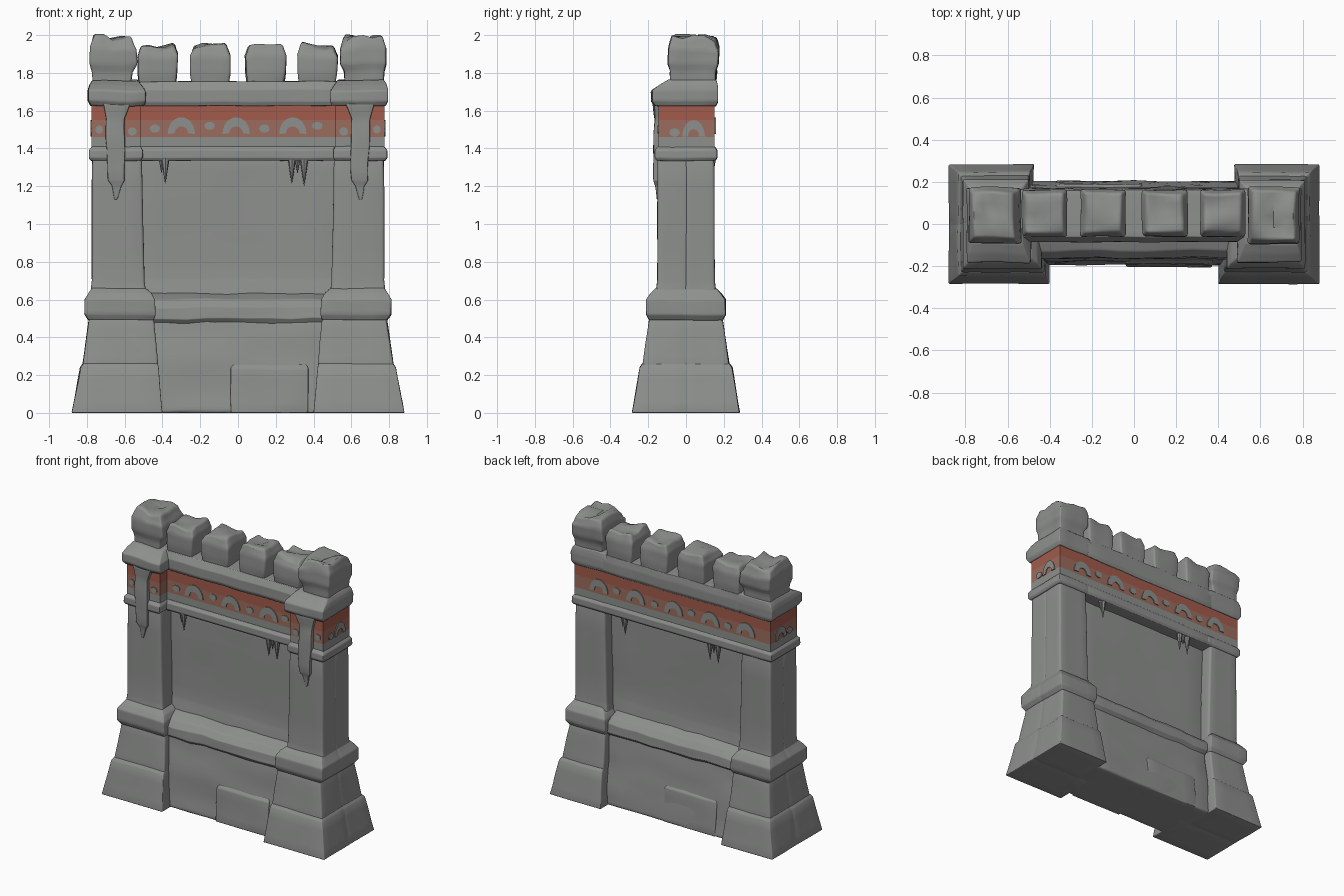
import bpy, bmesh, math
from mathutils import Vector, Matrix, noise


def material(name, rgb):
    m = bpy.data.materials.new(name)
    m.diffuse_color = (*rgb, 1)
    return m


STONE = material("grey stone", (0.27, 0.28, 0.27))
RED = material("brick red paint", (0.36, 0.105, 0.072))
FADED = material("faded red paint", (0.33, 0.15, 0.11))


def finish(bm, name, mats=(STONE,), angle=38):
    bmesh.ops.recalc_face_normals(bm, faces=bm.faces)
    me = bpy.data.meshes.new(name)
    bm.to_mesh(me)
    bm.free()
    for m in mats:
        me.materials.append(m)
    me.shade_smooth()
    me.set_sharp_from_angle(angle=math.radians(angle))
    ob = bpy.data.objects.new(name, me)
    bpy.context.collection.objects.link(ob)
    return ob


def block(name, sections, bevel=0.015, lump=0.004, top=0.0, cuts=3, painted=False, s=1):
    """Worn stone block lofted through (z, x0, x1, y0, y1) rectangles; s=-1 mirrors x."""
    bm = bmesh.new()
    rings = []
    for z, x0, x1, y0, y1 in sections:
        rings.append([bm.verts.new((s * x, y, z)) for x, y in
                      ((x0, y0), (x1, y0), (x1, y1), (x0, y1))])
    bm.faces.new(rings[0])
    bm.faces.new(rings[-1])
    for a, b in zip(rings, rings[1:]):
        for i in range(4):
            j = (i + 1) % 4
            bm.faces.new((a[i], a[j], b[j], b[i]))
    bmesh.ops.recalc_face_normals(bm, faces=bm.faces)
    if painted:   # frieze colours by height
        for f in bm.faces:
            z = f.calc_center_median().z
            f.material_index = 1 if 1.545 < z < 1.629 else 2 if 1.462 < z < 1.545 else 0
    else:
        if cuts:
            bmesh.ops.subdivide_edges(bm, edges=bm.edges, cuts=cuts, use_grid_fill=True)
        sharp = [e for e in bm.edges if e.calc_face_angle(0) > 0.5]
        if bevel:
            bmesh.ops.bevel(bm, geom=sharp, offset=bevel, segments=3, profile=0.5,
                            affect='EDGES', clamp_overlap=True)
        ztop, zlow = sections[-1][0], sections[0][0]
        for v in bm.verts:
            d = noise.noise_vector(v.co * 6.0) * lump
            if v.co.z < 0.004:
                d.z = 0
            if top:
                w = max(0, (v.co.z - zlow) / (ztop - zlow)) ** 3
                d.z += top * w * noise.noise(v.co * 11.0 + Vector((3, 1, 0)))
            v.co += d
    return finish(bm, name, (STONE, RED, FADED) if painted else (STONE,))


def plate(name, outline, loc, turn, thick=0.008):
    """Thin painted shape: (u, z) outline on a wall turned about z."""
    bm = bmesh.new()
    f = bm.faces.new([bm.verts.new((u, 0.002, z)) for u, z in outline])
    r = bmesh.ops.extrude_face_region(bm, geom=[f])
    for v in r["geom"]:
        if isinstance(v, bmesh.types.BMVert):
            v.co.y -= thick
    bm.transform(Matrix.Translation(loc) @ Matrix.Rotation(turn, 4, 'Z'))
    return finish(bm, name)


def arch(loc, turn, r=0.072):
    n = 12
    out = [(r * math.cos(math.pi * i / n), 0.088 * math.sin(math.pi * i / n)) for i in range(n + 1)]
    inn = [(0.5 * r * math.cos(math.pi * i / n), 0.038 * math.sin(math.pi * i / n) + 0.002)
           for i in range(n, -1, -1)]
    plate("frieze_arch", out + inn, loc, turn)


def blob(loc, turn, r=0.028):
    plate("frieze_spot", [(r * math.cos(a * math.pi / 5), 0.022 * math.sin(a * math.pi / 5))
                          for a in range(10)], loc, turn)


# --- towers at both ends
for s in (1, -1):
    for part, y0, y1, k0, k1 in (("front", -1, 0.01, 0.0, 0.0), ("back", -0.01, 1, 0.075, 0.06)):
        def yy(d):
            return (-d, 0.01) if part == "front" else (-0.01, d)
        block("tower_plinth_" + part, [(0, 0.40 + k0, 0.88, *yy(0.285)),
              (0.24, 0.42 + k0, 0.835, *yy(0.245)), (0.262, 0.425 + k0, 0.82, *yy(0.23))],
              0.012, s=s)
        block("tower_base_" + part, [(0.22, 0.42 + k0, 0.828, *yy(0.235)),
              (0.52, 0.445 + k1, 0.785, *yy(0.19))], 0.012, s=s)
        block("tower_collar_" + part, [(0.49, 0.445 + k1, 0.79, *yy(0.195)),
              (0.52, 0.435 + k1, 0.812, *yy(0.21)), (0.60, 0.44 + k1, 0.812, *yy(0.21)),
              (0.635, 0.46 + k1, 0.79, *yy(0.185)), (0.66, 0.49 + k1, 0.775, *yy(0.16))],
              0.012, s=s)
        k = 0.03 if part == "back" else 0
        block("tower_shaft_" + part, [(0.60, 0.485 + k, 0.785, *yy(0.165)),
              (0.70, 0.495 + k, 0.775, *yy(0.152)), (1.36, 0.51 + k, 0.772, *yy(0.15))],
              0.015, s=s)
    block("tower_lower_moulding", [(1.335, 0.515, 0.78, -0.155, 0.155), (1.35, 0.505, 0.79, -0.165, 0.165),
          (1.39, 0.505, 0.79, -0.165, 0.165), (1.41, 0.515, 0.775, -0.15, 0.152)], 0.008, 0.003, s=s)
    block("tower_frieze", [(z, 0.515, 0.775, -0.145, 0.152) for z in (1.38, 1.46, 1.55, 1.63, 1.64)],
          painted=True, s=s)
    block("tower_cornice", [(1.625, 0.50, 0.78, -0.165, 0.158), (1.65, 0.49, 0.793, -0.182, 0.168),
          (1.705, 0.49, 0.793, -0.182, 0.168), (1.735, 0.51, 0.785, -0.14, 0.165),
          (1.762, 0.53, 0.77, -0.09, 0.16)], 0.015, 0.008, s=s)
    block("turret", [(1.72, 0.57, 0.765, -0.075, 0.15), (1.81, 0.56, 0.772, -0.08, 0.158),
          (1.85, 0.537, 0.783, -0.092, 0.172), (1.93, 0.54, 0.785, -0.092, 0.172),
          (1.985, 0.565, 0.765, -0.07, 0.15)], 0.02, 0.012, top=0.05, s=s)
    # hanging snow drip on each tower front
    block("tower_drip", [(1.13, 0.640, 0.655, -0.152, -0.13), (1.20, 0.62, 0.668, -0.163, -0.13),
          (1.23, 0.602, 0.688, -0.172, -0.13), (1.45, 0.597, 0.698, -0.172, -0.13),
          (1.56, 0.60, 0.70, -0.165, -0.13), (1.64, 0.57, 0.72, -0.172, -0.13)], 0.01, 0.008, s=s)
    # frieze on the tower sides and fronts
    turn = s * math.pi / 2
    arch((s * 0.775, 0.04, 1.462), turn, 0.06)
    blob((s * 0.775, -0.06, 1.485), turn)
    blob((s * 0.56, -0.145, 1.49), 0, 0.024)
    blob((s * 0.735, -0.145, 1.50), 0, 0.02)

# --- wall between the towers
block("wall_base", [(0, -0.5, 0.5, -0.195, 0.205), (0.25, -0.5, 0.5, -0.175, 0.18),
      (0.50, -0.5, 0.5, -0.145, 0.15)], 0.015, 0.01, cuts=7)
for turn in (0, math.pi):
    stone = block("base_stone", [(0, -0.04, 0.37, -0.204, -0.1), (0.235, -0.04, 0.37, -0.188, -0.1),
                  (0.26, -0.02, 0.36, -0.17, -0.1)], 0.012, 0.006)
    stone.rotation_euler.z = turn
block("wall_ledge", [(0.475, -0.5, 0.5, -0.145, 0.15), (0.50, -0.5, 0.5, -0.165, 0.175),
      (0.56, -0.5, 0.5, -0.16, 0.17), (0.60, -0.5, 0.5, -0.125, 0.135),
      (0.63, -0.5, 0.5, -0.05, 0.08)], 0.012, 0.012, cuts=8)
block("wall_panel", [(0.58, -0.56, 0.56, -0.055, 0.09), (0.72, -0.56, 0.56, -0.035, 0.07),
      (1.38, -0.56, 0.56, -0.03, 0.07)], 0.01, 0.008, cuts=6)
block("beam_moulding", [(1.335, -0.54, 0.54, -0.075, 0.155), (1.35, -0.54, 0.54, -0.085, 0.165),
      (1.39, -0.54, 0.54, -0.085, 0.165), (1.41, -0.54, 0.54, -0.07, 0.152)], 0.008, 0.003, cuts=5)
block("beam_frieze", [(z, -0.53, 0.53, -0.065, 0.152) for z in (1.37, 1.46, 1.55, 1.63, 1.64)],
      painted=True)
block("parapet", [(1.625, -0.54, 0.54, -0.075, 0.158), (1.645, -0.54, 0.54, -0.085, 0.168),
      (1.71, -0.54, 0.54, -0.085, 0.168), (1.755, -0.58, 0.58, -0.06, 0.16)], 0.015, 0.006, cuts=6)

# --- merlons
for x in (-0.425, -0.147, 0.145, 0.42):
    block("merlon", [(1.72, x - 0.095, x + 0.095, -0.05, 0.155), (1.80, x - 0.105, x + 0.105, -0.058, 0.162),
          (1.89, x - 0.107, x + 0.107, -0.058, 0.162), (1.943, x - 0.085, x + 0.085, -0.04, 0.145)],
          0.02, 0.008, top=0.03)

# --- painted frieze on front and back
for y, turn, big, small in ((-0.065, 0, (-0.30, -0.01, 0.29), (-0.44, -0.15, 0.14, 0.42)),
                            (0.152, math.pi, (-0.58, -0.30, -0.01, 0.29, 0.58), (-0.44, -0.15, 0.14, 0.44))):
    for x in big:
        arch((x, y, 1.477), turn)
    for i, x in enumerate(small):
        blob((x, y, 1.505 + 0.015 * (i % 2)), turn)

# --- icicles under the beam, front and back
for side, y in ((1, -0.06), (-1, 0.135)):
    for x, tip, r in ((-0.405, 1.27, 0.016), (-0.385, 1.215, 0.024), (0.285, 1.215, 0.023),
                      (0.315, 1.27, 0.017), (0.35, 1.205, 0.024)):
        bm = bmesh.new()
        h = 1.35 - tip
        bmesh.ops.create_cone(bm, cap_ends=True, segments=8, radius1=0.001, radius2=r, depth=h,
                              matrix=Matrix.Translation((side * x, y, tip + h / 2)))
        finish(bm, "icicle")
